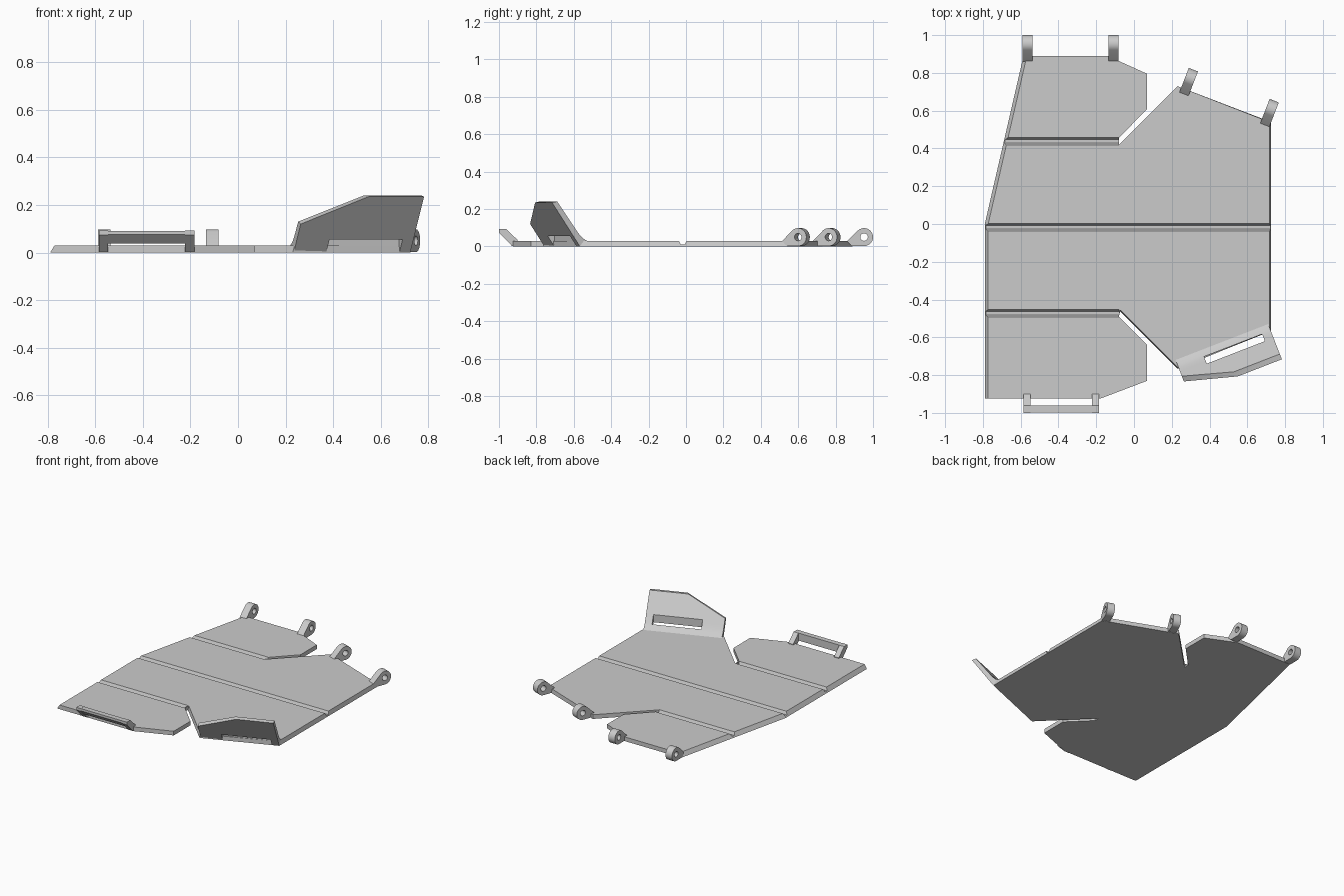
import bpy, bmesh, math
from mathutils import Matrix, Vector

cube = bpy.data.objects.get("Cube")
if cube:
    bpy.data.objects.remove(cube, do_unlink=True)

grey = bpy.data.materials.new("light grey")
grey.use_nodes = True
grey.diffuse_color = (0.6, 0.6, 0.6, 1)
grey.node_tree.nodes["Principled BSDF"].inputs["Base Color"].default_value = (0.6, 0.6, 0.6, 1)

T = 0.03                      # plate thickness
TILT = math.radians(21.2)     # angle of the slanted edges


def finish(bm, name, matrix=Matrix()):
    bmesh.ops.recalc_face_normals(bm, faces=bm.faces)
    mesh = bpy.data.meshes.new(name)
    bm.to_mesh(mesh)
    bm.free()
    mesh.transform(matrix)
    mesh.materials.append(grey)
    ob = bpy.data.objects.new(name, mesh)
    bpy.context.collection.objects.link(ob)
    return ob


def loft(lower, upper):
    """Closed solid between two matching outlines."""
    bm = bmesh.new()
    a = [bm.verts.new(p) for p in lower]
    b = [bm.verts.new(p) for p in upper]
    bm.faces.new(a[::-1])
    bm.faces.new(b)
    for i in range(len(a)):
        j = (i + 1) % len(a)
        bm.faces.new((a[i], a[j], b[j], b[i]))
    return bm


def prism(profile, x0, x1):
    """Extrude a (y, z) profile along x."""
    return loft([(x0, y, z) for y, z in profile], [(x1, y, z) for y, z in profile])


def cut(ob, cutter):
    mod = ob.modifiers.new("cut", 'BOOLEAN')
    mod.operation, mod.solver, mod.object = 'DIFFERENCE', 'EXACT', cutter
    bpy.context.view_layer.objects.active = ob
    bpy.ops.object.modifier_apply(modifier=mod.name)
    bpy.data.objects.remove(cutter, do_unlink=True)


def smooth(ob):
    bpy.ops.object.select_all(action='DESELECT')
    ob.select_set(True)
    bpy.context.view_layer.objects.active = ob
    bpy.ops.object.shade_smooth_by_angle(angle=math.radians(35))


# Base plate: x, y and sideways shift of the upper edge
outline = [
    (-0.79, -0.925, 0.018), (-0.18, -0.925, 0), (0.07, -0.83, 0), (0.07, -0.64, 0),
    (-0.08, -0.49, 0), (-0.08, -0.455, 0.008), (0.23, -0.765, 0.008),
    (0.725, -0.567, -0.008), (0.725, 0.54, -0.008), (0.23, 0.73, 0),
    (-0.08, 0.42, 0), (-0.08, 0.455, 0), (0.07, 0.61, 0), (0.07, 0.795, 0),
    (-0.14, 0.89, 0), (-0.585, 0.89, 0.018), (-0.79, 0, 0.018),
]
plate = finish(loft([(x, y, 0) for x, y, s in outline],
                    [(x + s, y, T) for x, y, s in outline]), "base_plate")

# Fold grooves
for y, x_end in ((-0.4725, -0.08), (-0.0175, 0.9), (0.4375, -0.08)):
    groove = [(y - 0.024, 0.037), (y - 0.01, 0.01), (y + 0.01, 0.01), (y + 0.024, 0.037)]
    cut(plate, finish(prism(groove, -0.9, x_end), "groove_cutter"))

# Raised flap along the slanted front edge, upper corner trimmed
place = Matrix.Translation((0.22, -0.72, 0)) @ Matrix.Rotation(TILT, 4, 'Z')
section = [(0, T), (-0.04, 0), (-0.2, 0.235), (-0.17, 0.24),
           (-0.062, 0.088), (-0.045, 0.066), (-0.025, 0.045)]
bm = prism(section, 0, 0.526)
low, high = Vector((0, -0.092, 0.13)), Vector((0.266, -0.17, 0.24))
normal = (high - low).cross(Vector((0, -0.03, -0.01)))
if normal.z < 0:
    normal.negate()
res = bmesh.ops.bisect_plane(bm, geom=bm.verts[:] + bm.edges[:] + bm.faces[:],
                             plane_co=low, plane_no=normal, clear_outer=True)
bmesh.ops.edgeloop_fill(bm, edges=[e for e in bm.edges if e.is_boundary])
flap = finish(bm, "raised_flap", place)
slot = [(-0.038, -0.1), (-0.078, -0.1), (-0.078, 0.3), (-0.038, 0.3)]
cut(flap, finish(prism(slot, 0.147, 0.477), "slot_cutter", place))
smooth(flap)


# Hinge lugs along the back
def lug(name, x, y, turn):
    r, zc, half = 0.048, 0.05, 0.026
    arc = [math.radians(130 - i * 11) for i in range(21)]
    profile = [(r * math.cos(a), zc + r * math.sin(a)) for a in arc]
    profile += [(-0.065, 0.002), (-0.092, T - 0.002)]
    place = Matrix.Translation((x, y, 0)) @ Matrix.Rotation(turn, 4, 'Z')
    ob = finish(prism(profile, -half, half), name, place)
    ring = [math.tau * i / 24 for i in range(24)]
    hole = [(0.02 * math.cos(a), zc + 0.02 * math.sin(a)) for a in ring]
    cut(ob, finish(prism(hole, -0.1, 0.1), "hole_cutter", place))
    smooth(ob)


lug("rear_lug_right", -0.563, 0.952, 0)
lug("rear_lug_inner_right", -0.108, 0.952, 0)
lug("rear_lug_inner_left", 0.297, 0.772, -TILT)
lug("rear_lug_left", 0.725, 0.608, -TILT)

# Front loop: two sloping arms and a cross bar
arm = [(-0.9, T - 0.002), (-0.9, 0.002), (-0.93, 0.002), (-1, 0.073), (-1, 0.092),
       (-0.96, 0.092), (-0.9, 0.034)]
for name, x in (("loop_arm_right", -0.585), ("loop_arm_left", -0.222)):
    finish(prism(arm, x, x + 0.038), name)
bar = [(-0.962, 0.038), (-0.999, 0.075), (-0.999, 0.0915), (-0.962, 0.0915)]
finish(prism(bar, -0.584, -0.185), "loop_bar")
